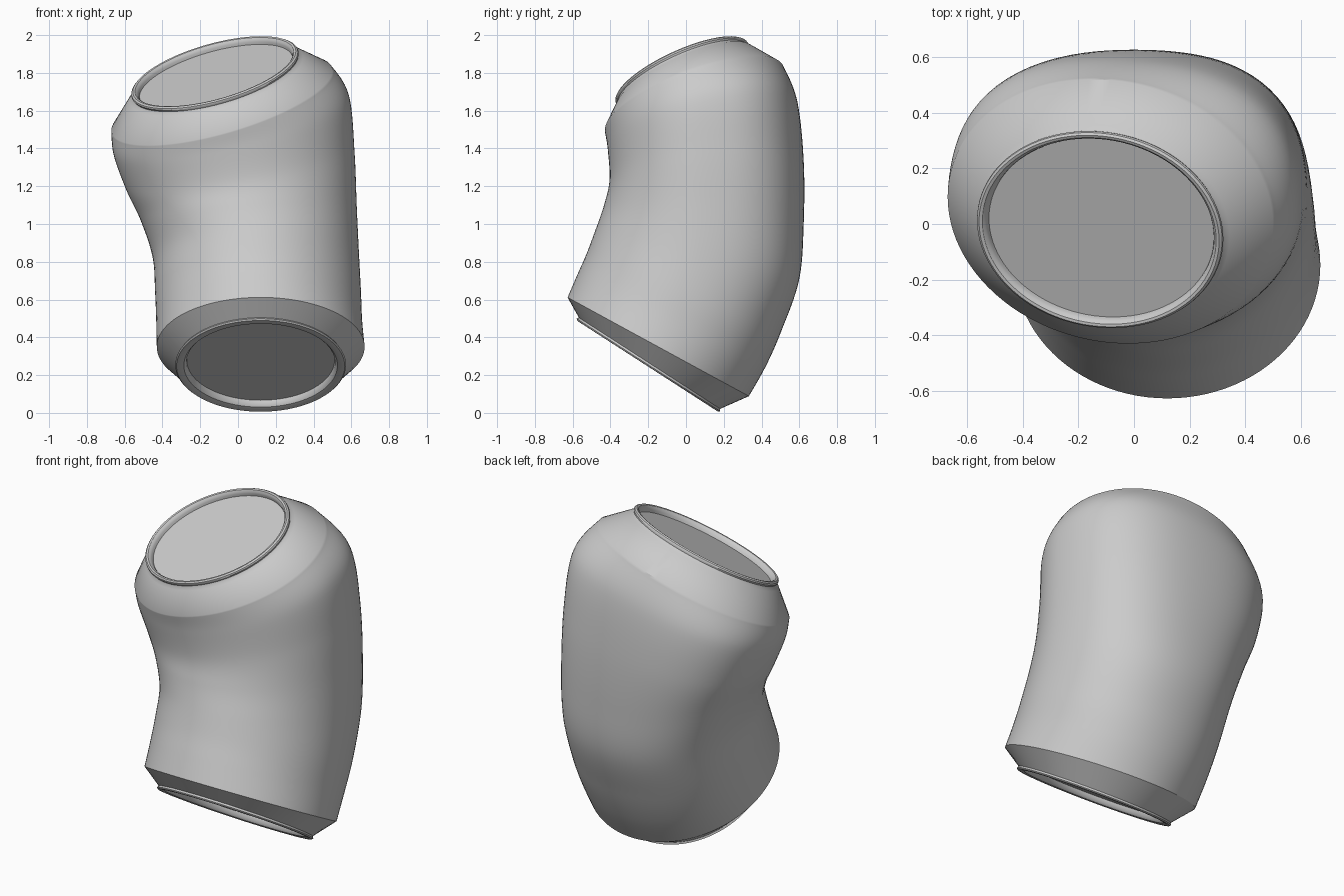
import bpy
import bmesh
from math import sin, cos, pi, sqrt, radians
from mathutils import Vector

if "Cube" in bpy.data.objects:
    bpy.data.objects.remove(bpy.data.objects["Cube"], do_unlink=True)

SIDES = 96
STEPS = 8

metal = bpy.data.materials.new("plain grey metal")
metal.use_nodes = True
GREY = (0.6, 0.6, 0.6, 1.0)
metal.diffuse_color = GREY
metal.node_tree.nodes["Principled BSDF"].inputs["Base Color"].default_value = GREY


# A section is a tilted ellipse: centre x, y, z, half width x, half width y,
# skew, slope along x, slope along y, fullness of the back corners
def ring(section, scale=1.0, lift=0.0):
    cx, cy, cz, sx, sy, skew, a, b, full = section
    normal = Vector((-a, -b, 1)).normalized()
    points = []
    for i in range(SIDES):
        t = 2 * pi * i / SIDES
        r = scale * (1 + full * sin(2 * t) ** 2 if sin(t) > 0 else 1)
        x = sx * r * cos(t)
        y = sy * r * (skew * cos(t) + sqrt(1 - skew * skew) * sin(t))
        points.append(Vector((cx + x, cy + y, cz + a * x + b * y)) + normal * lift)
    return points


def smooth_sections(keys):
    """Run a smooth curve through the key sections."""
    result = []
    for i in range(len(keys) - 1):
        before, after = keys[max(i - 1, 0)], keys[min(i + 2, len(keys) - 1)]
        for k in range(STEPS):
            t = k / STEPS
            result.append([
                q + t / 2 * (r - p + t * (2 * p - 5 * q + 4 * r - s + t * (3 * (q - r) + s - p)))
                for p, q, r, s in zip(before, keys[i], keys[i + 1], after)])
    return result + [keys[-1]]


def loft(name, rings):
    """Skin the rings from bottom to top and close both ends."""
    bm = bmesh.new()
    loops = [[bm.verts.new(p) for p in r] for r in rings]
    for low, high in zip(loops, loops[1:]):
        for i in range(SIDES):
            j = (i + 1) % SIDES
            bm.faces.new((low[i], low[j], high[j], high[i]))
    bm.faces.new(loops[-1])
    bm.faces.new(loops[0][::-1])
    mesh = bpy.data.meshes.new(name)
    bm.to_mesh(mesh)
    bm.free()
    mesh.materials.append(metal)
    obj = bpy.data.objects.new(name, mesh)
    bpy.context.collection.objects.link(obj)
    bpy.ops.object.select_all(action="DESELECT")
    obj.select_set(True)
    bpy.context.view_layer.objects.active = obj
    bpy.ops.object.shade_smooth_by_angle(angle=radians(34))


# Bent wall, from the lower shoulder to the upper shoulder
wall = [
    (0.12, -0.147, 0.35, 0.55, 0.48, 0, 0, -0.545, 0),
    (0.112, -0.076, 0.49, 0.545, 0.5, 0, 0, -0.48, 0.02),
    (0.106, -0.01, 0.64, 0.545, 0.515, 0, 0, -0.4, 0.035),
    (0.094, 0.061, 0.84, 0.546, 0.538, 0, 0.02, -0.25, 0.045),
    (0.058, 0.095, 1.05, 0.571, 0.528, -0.01, 0.06, -0.1, 0.06),
    (0.013, 0.109, 1.28, 0.604, 0.514, -0.04, 0.17, 0.1, 0.07),
    (-0.035, 0.088, 1.52, 0.624, 0.503, -0.06, 0.25, 0.25, 0.06),
    (-0.085, 0.045, 1.655, 0.585, 0.475, -0.11, 0.304, 0.375, 0),
]
base_rim = (0.12, -0.20, 0.252, 0.452, 0.38, 0, 0, -0.645, 0)
top_rim = (-0.122, -0.02, 1.795, 0.445, 0.355, -0.1, 0.285, 0.445, 0)

# Rim profiles as scale and lift: hollow underside, then rolled rim and sunken lid
base = [(0.865, 0.032), (0.873, 0.012), (0.9, -0.001), (0.95, -0.006),
        (0.985, -0.005), (1, 0.002), (0.985, 0.013)]
lid = [(1.03, -0.03), (0.995, -0.02), (0.985, -0.012), (0.995, -0.002), (0.99, 0.007),
       (0.97, 0.014), (0.945, 0.012), (0.925, 0.003), (0.915, -0.008), (0.91, -0.022)]

loft("can_body",
     [ring(base_rim, s, h) for s, h in base]
     + [ring(s) for s in smooth_sections(wall)]
     + [ring(top_rim, s, h) for s, h in lid])
